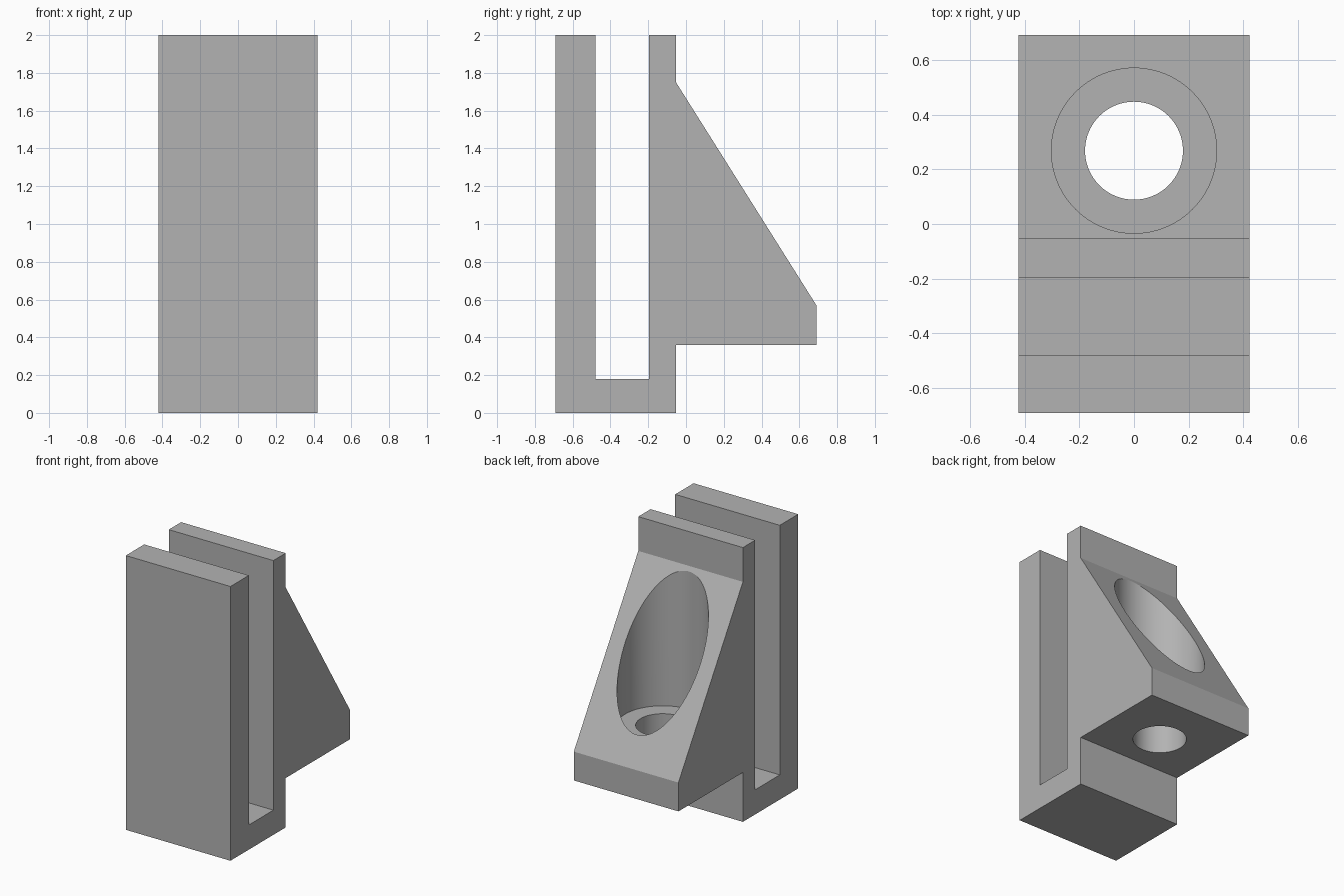
import bpy
import bmesh
from mathutils import Vector

cube = bpy.data.objects.get("Cube")
if cube:
    bpy.data.objects.remove(cube, do_unlink=True)

HALF_WIDTH = 0.422
BORE_Y = 0.268

grey = bpy.data.materials.new("plain_grey")
grey.use_nodes = True
colour = (0.45, 0.45, 0.45, 1.0)
grey.diffuse_color = colour
grey.node_tree.nodes["Principled BSDF"].inputs["Base Color"].default_value = colour


def extrude_profile(name, profile):
    """Extrude a (y, z) outline across the full width."""
    bm = bmesh.new()
    face = bm.faces.new([bm.verts.new((-HALF_WIDTH, y, z)) for y, z in profile])
    out = bmesh.ops.extrude_face_region(bm, geom=[face])
    moved = [v for v in out["geom"] if isinstance(v, bmesh.types.BMVert)]
    bmesh.ops.translate(bm, verts=moved, vec=Vector((2 * HALF_WIDTH, 0, 0)))
    bmesh.ops.recalc_face_normals(bm, faces=bm.faces)
    mesh = bpy.data.meshes.new(name)
    bm.to_mesh(mesh)
    bm.free()
    mesh.materials.append(grey)
    obj = bpy.data.objects.new(name, mesh)
    bpy.context.collection.objects.link(obj)
    return obj


def drill(target, radius, bottom, top):
    """Cut a vertical round bore and remove the cutter."""
    bpy.ops.mesh.primitive_cylinder_add(
        vertices=96, radius=radius, depth=top - bottom,
        location=(0, BORE_Y, (top + bottom) / 2))
    cutter = bpy.context.object
    cutter.name = "bore_cutter"
    cutter.hide_render = True
    cutter.data.materials.append(grey)
    mod = target.modifiers.new("bore", 'BOOLEAN')
    mod.operation = 'DIFFERENCE'
    mod.solver = 'EXACT'
    mod.object = cutter
    bpy.ops.object.select_all(action='DESELECT')
    target.select_set(True)
    bpy.context.view_layer.objects.active = target
    bpy.ops.object.modifier_apply(modifier=mod.name)
    bpy.data.objects.remove(cutter, do_unlink=True)


# Slotted bracket: front wall, slot, back wall and sloped shoulder
bracket = extrude_profile("slotted_bracket", [
    (-0.69, 0), (-0.053, 0), (-0.053, 0.36), (0.69, 0.36),
    (0.69, 0.57), (-0.053, 1.75), (-0.053, 2), (-0.195, 2),
    (-0.195, 0.18), (-0.478, 0.18), (-0.478, 2), (-0.69, 2)])

# Wide recess through the slope, then the narrow screw hole below it
drill(bracket, 0.302, 0.715, 2.2)
drill(bracket, 0.179, 0.2, 1.0)

bpy.ops.object.shade_smooth_by_angle()
